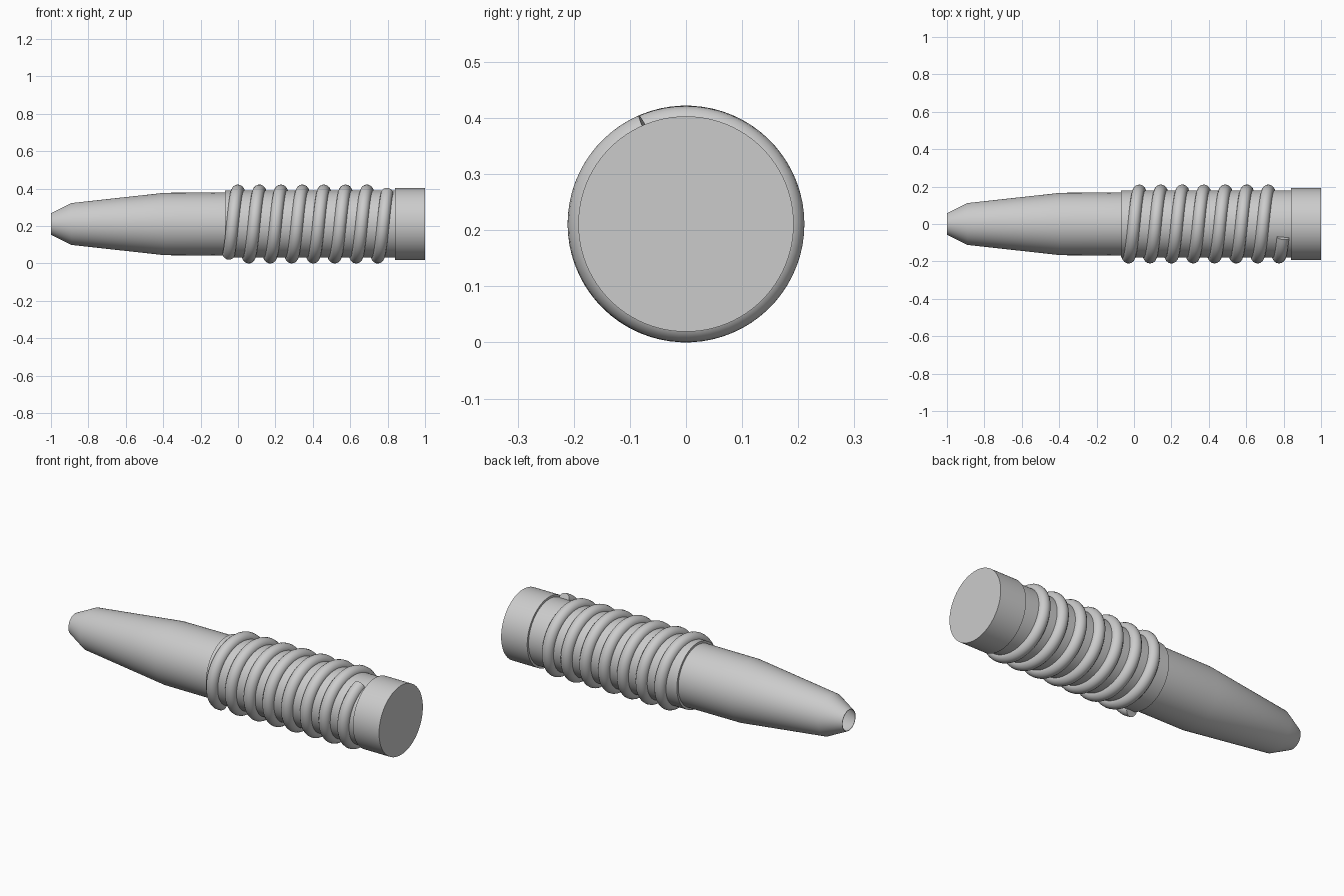
import bpy
import bmesh
from math import cos, sin, pi, radians

AXIS_Z = 0.211
SEGMENTS = 96

cube = bpy.data.objects.get("Cube")
if cube:
    bpy.data.objects.remove(cube, do_unlink=True)

grey = bpy.data.materials.new("light grey")
grey.use_nodes = True
colour = (0.6, 0.6, 0.6, 1)
grey.diffuse_color = colour
grey.node_tree.nodes["Principled BSDF"].inputs["Base Color"].default_value = colour


def select_only(obj):
    bpy.ops.object.select_all(action="DESELECT")
    obj.select_set(True)
    bpy.context.view_layer.objects.active = obj


def finish(obj):
    obj.data.materials.append(grey)
    obj.location.z = AXIS_Z
    select_only(obj)
    bpy.ops.object.shade_smooth_by_angle(angle=radians(30))


def lathe(name, profile):
    """Turn an (x, radius) profile around the x axis."""
    bm = bmesh.new()
    verts = [bm.verts.new((x, 0, r)) for x, r in profile]
    edges = [bm.edges.new(pair) for pair in zip(verts, verts[1:])]
    bmesh.ops.spin(bm, geom=verts + edges, cent=(0, 0, 0), axis=(1, 0, 0),
                   angle=2 * pi, steps=SEGMENTS)
    bmesh.ops.remove_doubles(bm, verts=bm.verts, dist=1e-5)
    bmesh.ops.recalc_face_normals(bm, faces=bm.faces)
    mesh = bpy.data.meshes.new(name)
    bm.to_mesh(mesh)
    bm.free()
    obj = bpy.data.objects.new(name, mesh)
    bpy.context.collection.objects.link(obj)
    finish(obj)


# Tapered hollow body with an open tip
lathe("tapered_body", [
    (0, 0.168), (-0.39, 0.167), (-0.89, 0.112), (-1, 0.058),
    (-1, 0.055), (-0.885, 0.108), (-0.39, 0.162), (-0.08, 0.162), (-0.08, 0)])

# Sleeve under the coil, and the wider end cap
lathe("coil_sleeve", [(-0.07, 0.15), (-0.07, 0.18), (0.85, 0.18)])
lathe("end_cap", [(0.84, 0), (0.84, 0.192), (1, 0.192), (1, 0)])

# Wire wound round the sleeve, angle measured from the bottom through the front
PITCH = 0.115
START, END = radians(25), radians(7.5 * 360 - 23)
WIRE_RADIUS, COIL_RADIUS = 0.033, 0.178
count = 7 * 72
curve = bpy.data.curves.new("coil_wire", "CURVE")
curve.dimensions = "3D"
curve.bevel_depth = WIRE_RADIUS
curve.bevel_resolution = 6
curve.use_fill_caps = True
spline = curve.splines.new("POLY")
spline.points.add(count)
for i, point in enumerate(spline.points):
    a = START + (END - START) * i / count
    x = -0.058 + PITCH * a / (2 * pi)
    point.co = (x, -COIL_RADIUS * sin(a), -COIL_RADIUS * cos(a), 1)
coil = bpy.data.objects.new("coil_wire", curve)
bpy.context.collection.objects.link(coil)
select_only(coil)
bpy.ops.object.convert(target="MESH")
coil = bpy.context.view_layer.objects.active
finish(coil)
